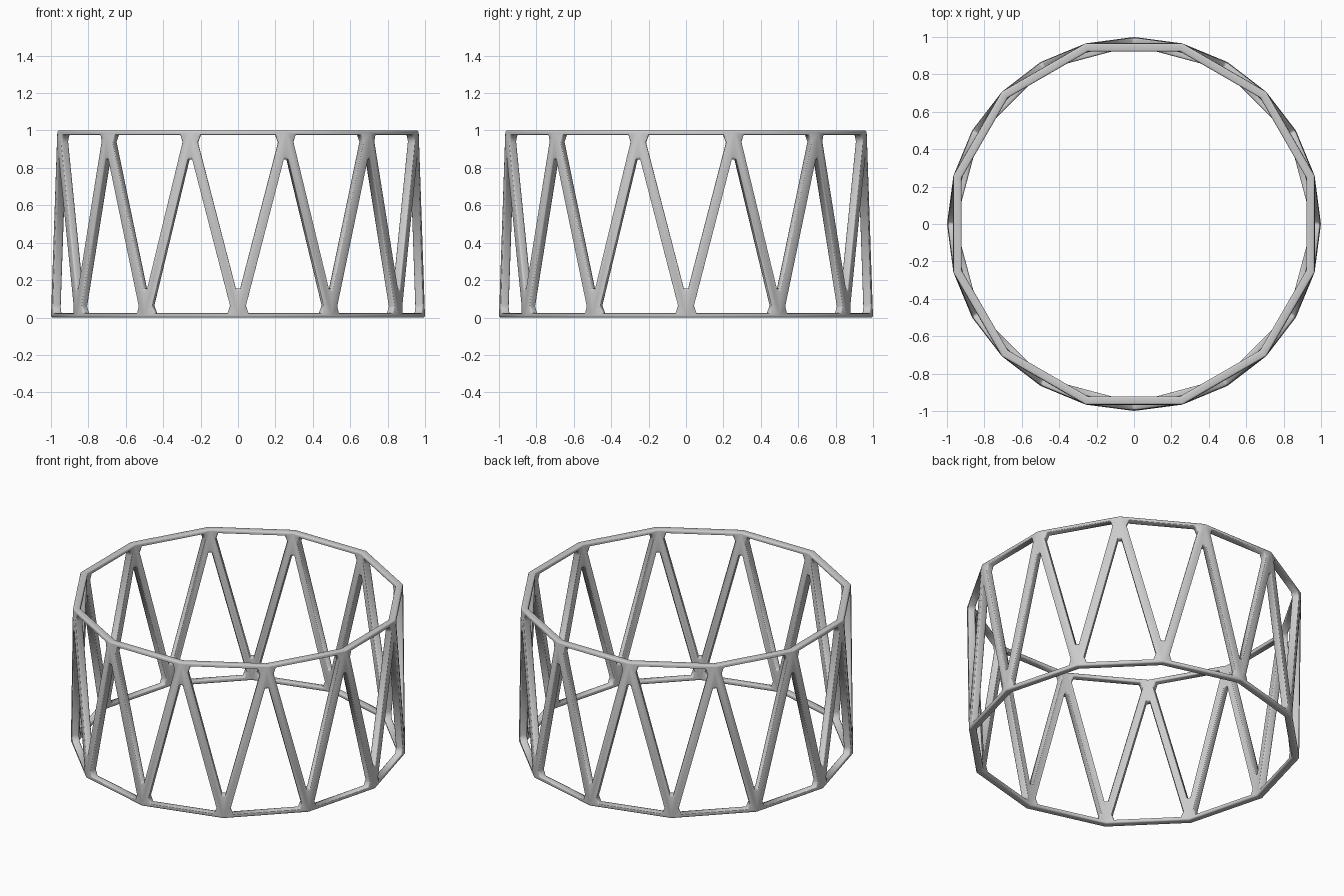
import bpy, bmesh, math
from mathutils import Vector

if "Cube" in bpy.data.objects:
    bpy.data.objects.remove(bpy.data.objects["Cube"])

N = 12            # sides of each ring
HEIGHT = 1.0
RAIL = 0.024      # rail height
STRUT = 0.028     # half width of a diagonal strut


def ring_point(step, z):
    a = math.radians(step * 180 / N)
    return Vector((math.cos(a), math.sin(a), z))


def add_panel(bm, p, q, apex):
    """Triangular frame: base p-q, a six-sided opening with chamfered corners."""
    mid = (p + q) / 2
    u, v = (q - p).normalized(), (apex - mid).normalized()
    b, h = (q - p).length / 2, (apex - mid).length
    e = STRUT * math.hypot(b, h) / h
    side = lambda y: b * (1 - y / h) - e
    x0, y1, y2 = side(RAIL) - 0.025, RAIL + 0.04, h - 0.155
    hole = [(-x0, RAIL), (x0, RAIL), (side(y1), y1),
            (side(y2), y2), (-side(y2), y2), (-side(y1), y1)]
    H = [bm.verts.new(mid + u * x + v * y) for x, y in hole]
    P, Q, A = (bm.verts.new(c) for c in (p, q, apex))
    for f in ((P, Q, H[1], H[0]), (Q, A, H[3], H[2]), (A, P, H[5], H[4]),
              (Q, H[2], H[1]), (A, H[4], H[3]), (P, H[0], H[5])):
        face = bm.faces.new(f)
        face.normal_update()
        c = face.calc_center_median()
        if face.normal.dot(Vector((c.x, c.y, 0))) < 0:
            face.normal_flip()


# Zigzag band of alternating up and down triangles
bm = bmesh.new()
for i in range(N):
    s = 2 * i
    add_panel(bm, ring_point(s, 0), ring_point(s + 2, 0), ring_point(s + 1, HEIGHT))
    add_panel(bm, ring_point(s + 1, HEIGHT), ring_point(s + 3, HEIGHT), ring_point(s + 2, 0))
bmesh.ops.remove_doubles(bm, verts=bm.verts, dist=0.0005)
mesh = bpy.data.meshes.new("lattice_ring")
bm.to_mesh(mesh)
bm.free()
frame = bpy.data.objects.new("lattice_ring", mesh)
bpy.context.collection.objects.link(frame)

# Thickness towards the inside, then rounded bars
sol = frame.modifiers.new("thickness", 'SOLIDIFY')
sol.thickness = 0.045
sol.offset = -1
sol.use_even_offset = True
bev = frame.modifiers.new("rounding", 'BEVEL')
bev.width = 0.01
bev.segments = 3
bev.limit_method = 'ANGLE'
bev.angle_limit = math.radians(80)
bev.use_clamp_overlap = False

bpy.context.view_layer.objects.active = frame
frame.select_set(True)
bpy.ops.object.shade_smooth_by_angle(angle=math.radians(35))
